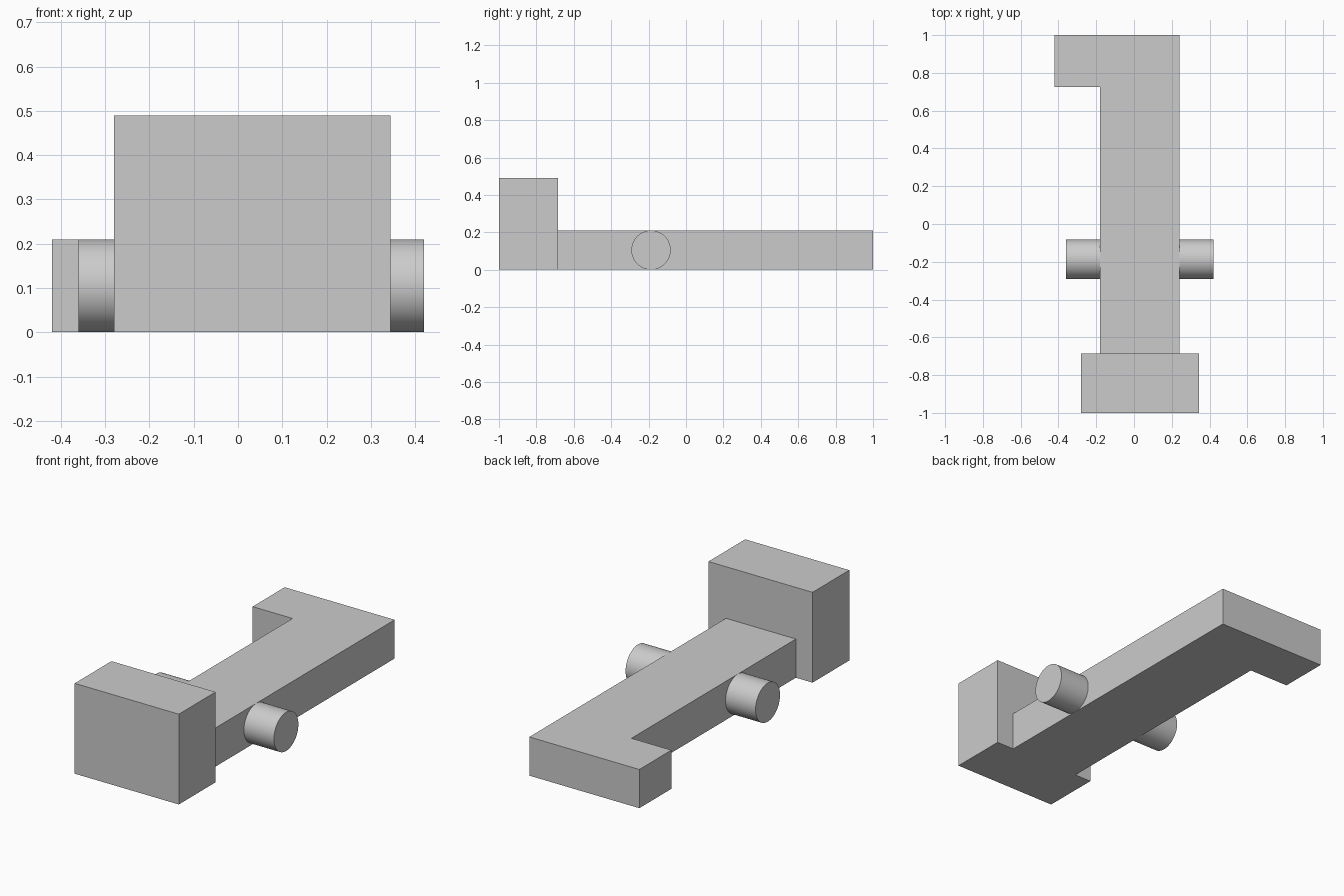
import bpy
import bmesh
import math
from mathutils import Matrix

cube = bpy.data.objects.get("Cube")
if cube:
    bpy.data.objects.remove(cube, do_unlink=True)

grey = bpy.data.materials.new("plain grey")
grey.use_nodes = True
grey.diffuse_color = (0.6, 0.6, 0.6, 1)
grey.node_tree.nodes["Principled BSDF"].inputs["Base Color"].default_value = (0.6, 0.6, 0.6, 1)


def add_object(name, bm):
    bmesh.ops.recalc_face_normals(bm, faces=bm.faces)
    mesh = bpy.data.meshes.new(name)
    bm.to_mesh(mesh)
    bm.free()
    mesh.materials.append(grey)
    obj = bpy.data.objects.new(name, mesh)
    bpy.context.collection.objects.link(obj)
    return obj


def extruded_profile(name, outline, height):
    """Prism standing on the ground from a plan outline."""
    bm = bmesh.new()
    face = bm.faces.new([bm.verts.new((x, y, 0)) for x, y in outline])
    result = bmesh.ops.extrude_face_region(bm, geom=[face])
    top = [g for g in result["geom"] if isinstance(g, bmesh.types.BMVert)]
    bmesh.ops.translate(bm, verts=top, vec=(0, 0, height))
    return add_object(name, bm)


LEFT, RIGHT, HEAD_BACK, BODY_HEIGHT = 0.24, -0.18, -0.685, 0.21

# Long body with the hooked rear end
extruded_profile("hooked_body", [
    (RIGHT, HEAD_BACK), (LEFT, HEAD_BACK), (LEFT, 1),
    (-0.42, 1), (-0.42, 0.725), (RIGHT, 0.725)], BODY_HEIGHT)

# Tall block at the front
extruded_profile("head_block", [
    (-0.28, -1), (0.345, -1), (0.345, HEAD_BACK), (-0.28, HEAD_BACK)], 0.49)

# Round pins on both sides of the body
PIN_LENGTH = 0.18
for name, side, start in (("left_pin", 1, LEFT), ("right_pin", -1, RIGHT)):
    bm = bmesh.new()
    place = (Matrix.Translation((start + side * PIN_LENGTH / 2, -0.187, BODY_HEIGHT / 2))
             @ Matrix.Rotation(math.pi / 2, 4, "Y"))
    bmesh.ops.create_cone(bm, cap_ends=True, segments=64, radius1=BODY_HEIGHT / 2,
                          radius2=BODY_HEIGHT / 2, depth=PIN_LENGTH, matrix=place)
    pin = add_object(name, bm)
    bpy.ops.object.select_all(action="DESELECT")
    pin.select_set(True)
    bpy.context.view_layer.objects.active = pin
    bpy.ops.object.shade_smooth_by_angle(angle=math.radians(30))
